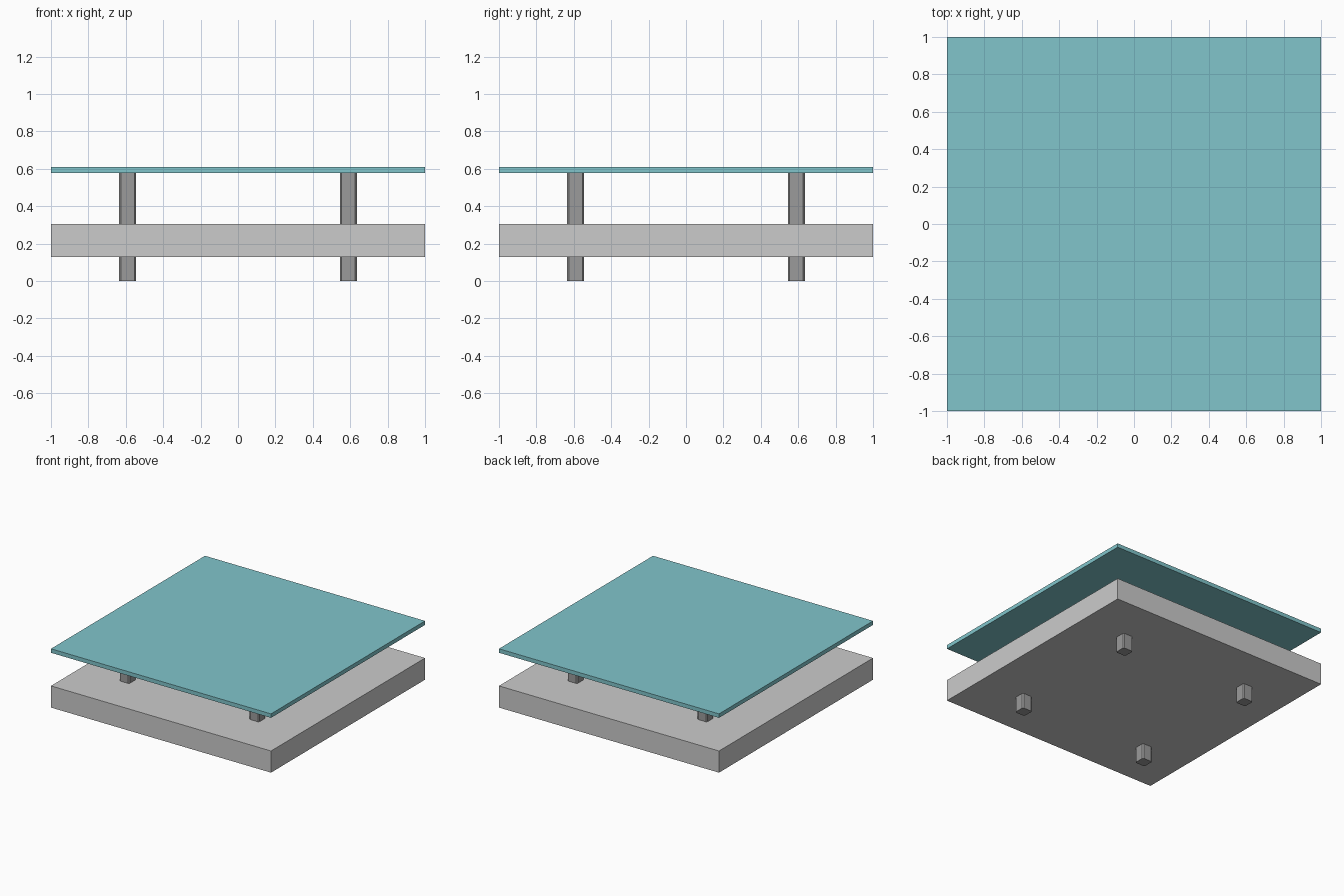
import bpy, bmesh

if "Cube" in bpy.data.objects:
    bpy.data.objects.remove(bpy.data.objects["Cube"])


def material(name, rgb):
    m = bpy.data.materials.new(name)
    m.diffuse_color = (*rgb, 1)
    m.use_nodes = True
    m.node_tree.nodes["Principled BSDF"].inputs["Base Color"].default_value = m.diffuse_color
    return m


teal = material("teal_glass", (0.22, 0.56, 0.60))
grey = material("light_grey", (0.60, 0.60, 0.60))
dark = material("mid_grey", (0.33, 0.33, 0.33))


def box(name, x, y, z0, z1, w, mat, chamfer=0.0):
    """Square block; chamfer trims only the upright corners."""
    bm = bmesh.new()
    bmesh.ops.create_cube(bm, size=1)
    for v in bm.verts:
        v.co = (x + v.co.x * w, y + v.co.y * w, z1 if v.co.z > 0 else z0)
    if chamfer:
        upright = [e for e in bm.edges
                   if abs(e.verts[0].co.z - e.verts[1].co.z) > 0.01]
        bmesh.ops.bevel(bm, geom=upright, offset=chamfer, segments=1,
                        affect='EDGES', profile=0.5)
    me = bpy.data.meshes.new(name)
    bm.to_mesh(me)
    bm.free()
    me.materials.append(mat)
    ob = bpy.data.objects.new(name, me)
    bpy.context.collection.objects.link(ob)
    return ob


# table top and lower slab
box("table_top", 0, 0, 0.577, 0.61, 2, teal)
box("lower_slab", 0, 0, 0.127, 0.305, 2, grey)

# four legs running through the slab
for sx, side in ((-1, "left"), (1, "right")):
    for sy, end in ((-1, "front"), (1, "back")):
        box(f"{end}_{side}_leg", sx * 0.59, sy * 0.59, 0, 0.577, 0.09, dark, 0.009)
